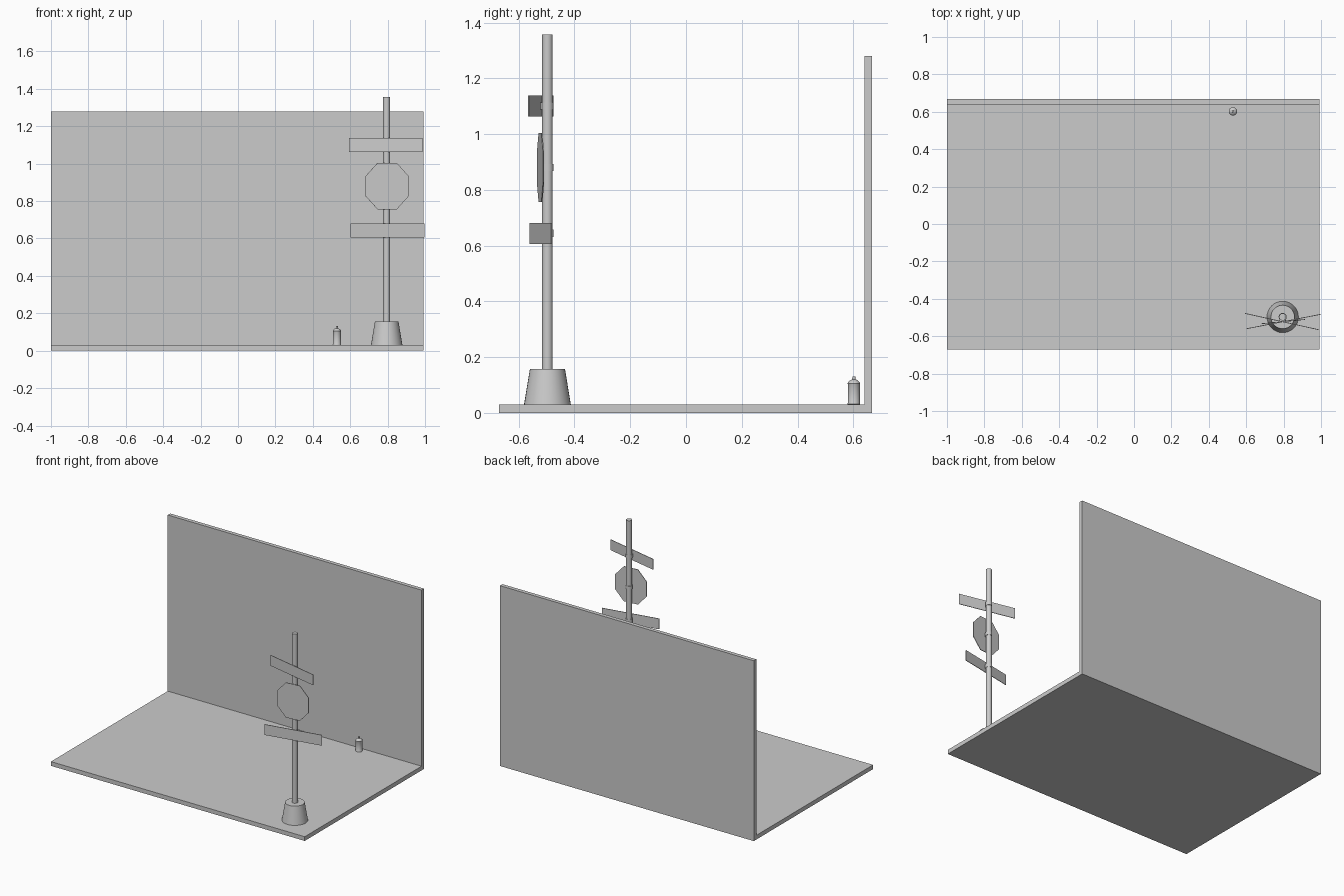
import bpy, bmesh
from math import cos, sin, pi, radians

if "Cube" in bpy.data.objects:
    bpy.data.objects.remove(bpy.data.objects["Cube"])

PX, PY = 0.795, -0.497  # pole axis


def make(name, bm, smooth=False):
    bmesh.ops.recalc_face_normals(bm, faces=bm.faces)
    me = bpy.data.meshes.new(name)
    bm.to_mesh(me)
    bm.free()
    ob = bpy.data.objects.new(name, me)
    bpy.context.collection.objects.link(ob)
    if smooth:
        bpy.ops.object.select_all(action='DESELECT')
        ob.select_set(True)
        bpy.context.view_layer.objects.active = ob
        bpy.ops.object.shade_smooth_by_angle(angle=radians(30))
    return ob


def prism(name, points, depth):
    """Extrude a closed outline by a vector."""
    bm = bmesh.new()
    f = bm.faces.new([bm.verts.new(p) for p in points])
    r = bmesh.ops.extrude_face_region(bm, geom=[f], use_keep_orig=True)
    vs = [v for v in r['geom'] if isinstance(v, bmesh.types.BMVert)]
    bmesh.ops.translate(bm, verts=vs, vec=depth)
    return make(name, bm)


def lathe(name, profile, loc, n=32):
    """Stack of rings (radius, z) with capped ends."""
    bm = bmesh.new()
    rings = [[bm.verts.new((r * cos(2 * pi * i / n), r * sin(2 * pi * i / n), z))
              for i in range(n)] for r, z in profile]
    for a, b in zip(rings, rings[1:]):
        for i in range(n):
            j = (i + 1) % n
            bm.faces.new((a[i], a[j], b[j], b[i]))
    bm.faces.new(rings[0])
    bm.faces.new(rings[-1])
    ob = make(name, bm, True)
    ob.location = loc
    return ob


# Floor and back wall as one L-shaped slab
L = [(-0.67, 0), (0.668, 0), (0.668, 1.28), (0.64, 1.28), (0.64, 0.03), (-0.67, 0.03)]
prism("floor_and_wall", [(-1, y, z) for y, z in L], (1.993, 0, 0))

# Post with tapered foot
lathe("post_foot", [(0.084, 0.03), (0.063, 0.157)], (PX, PY, 0))
lathe("post", [(0.019, 0.03), (0.019, 1.357)], (PX, PY, 0))

# Sign plates, each with a clamp ring and bracket
w, h, c = 0.2015, 0.0375, 0.052
board = [(-w, -h), (w, -h), (w, h), (-w, h)]
ow, oh = 0.117, 0.124
octagon = [(-c, -oh), (c, -oh), (ow, -c), (ow, c), (c, oh), (-c, oh), (-ow, c), (-ow, -c)]
for name, outline, z, yaw in (("upper_board", board, 1.101, -12.5),
                              ("octagon_sign", octagon, 0.88, 5.5),
                              ("lower_board", board, 0.644, 11)):
    plate = prism(name, [(x, -0.027, v) for x, v in outline], (0, 0.004, 0))
    bracket = prism(name + "_bracket", [(x, -0.024, v) for x, v in
                    ((-0.013, -0.013), (0.013, -0.013), (0.013, 0.013), (-0.013, 0.013))],
                    (0, 0.012, 0))
    for ob in (plate, bracket):
        ob.location = (PX, PY, z)
        ob.rotation_euler.z = radians(yaw)
    lathe(name + "_clamp", [(0.0215, -0.013), (0.0215, 0.013)], (PX, PY, z))

# Spray can by the wall
lathe("spray_can", [(0.02, 0.03), (0.0225, 0.031), (0.0225, 0.034), (0.0215, 0.036),
                    (0.0215, 0.103), (0.0225, 0.105), (0.021, 0.109), (0.017, 0.114),
                    (0.011, 0.118), (0.006, 0.120), (0.005, 0.131)], (0.529, 0.602, 0), 24)
